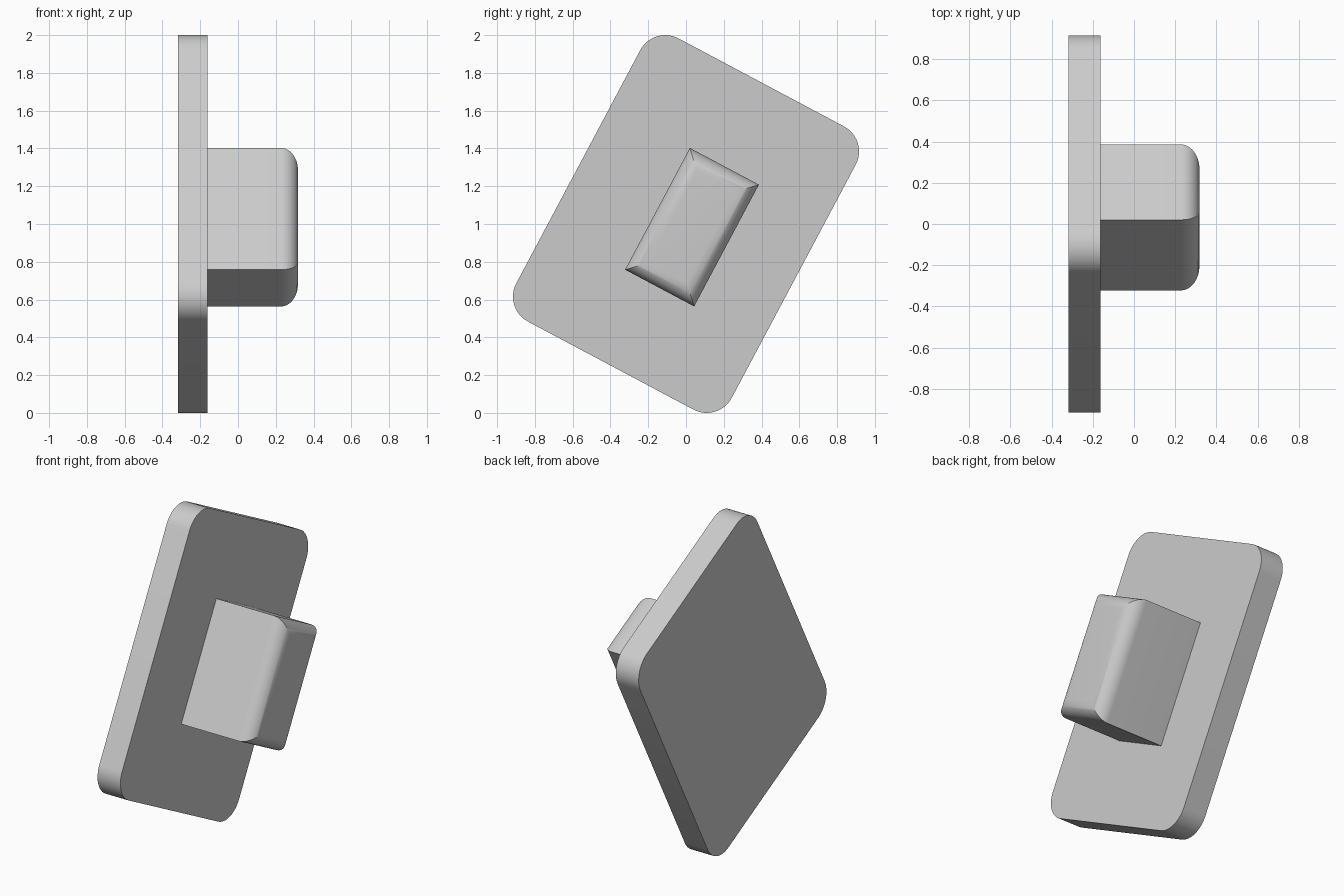
import bpy
import bmesh
from math import radians
from mathutils import Matrix, Vector

cube = bpy.data.objects.get("Cube")
if cube:
    bpy.data.objects.remove(cube, do_unlink=True)

TILT = Matrix.Rotation(radians(-28), 4, 'X')

grey = bpy.data.materials.new("light_grey")
grey.use_nodes = True
grey.diffuse_color = (0.6, 0.6, 0.6, 1)
grey.node_tree.nodes["Principled BSDF"].inputs["Base Color"].default_value = (0.6, 0.6, 0.6, 1)


def rounded_block(name, x0, x1, width, length, offset, radius, pick_edge):
    """Tilted box whose chosen edges are rounded."""
    bm = bmesh.new()
    bmesh.ops.create_cube(bm, size=1)
    bmesh.ops.scale(bm, vec=(x1 - x0, width, length), verts=bm.verts)
    bmesh.ops.translate(bm, vec=((x0 + x1) / 2, offset, 0), verts=bm.verts)
    edges = [e for e in bm.edges if pick_edge(*(v.co for v in e.verts))]
    bmesh.ops.bevel(bm, geom=edges, offset=radius, offset_type='OFFSET',
                    segments=12, profile=0.5, affect='EDGES')
    bmesh.ops.transform(bm, matrix=Matrix.Translation(Vector((0, 0, 1))) @ TILT,
                        verts=bm.verts)
    bmesh.ops.recalc_face_normals(bm, faces=bm.faces)
    mesh = bpy.data.meshes.new(name)
    bm.to_mesh(mesh)
    bm.free()
    mesh.materials.append(grey)
    obj = bpy.data.objects.new(name, mesh)
    bpy.context.collection.objects.link(obj)
    bpy.ops.object.select_all(action='DESELECT')
    obj.select_set(True)
    bpy.context.view_layer.objects.active = obj
    bpy.ops.object.shade_smooth_by_angle(angle=radians(30))
    return obj


# Flat plate with rounded corners
rounded_block("base_plate", -0.318, -0.162, 1.292, 1.698, 0, 0.15,
              lambda a, b: abs(a.x - b.x) > 0.01)

# Block on the plate, rounded around its outer face only
rounded_block("raised_block", -0.165, 0.318, 0.414, 0.73, 0.036, 0.09,
              lambda a, b: a.x > 0.3 and b.x > 0.3)
